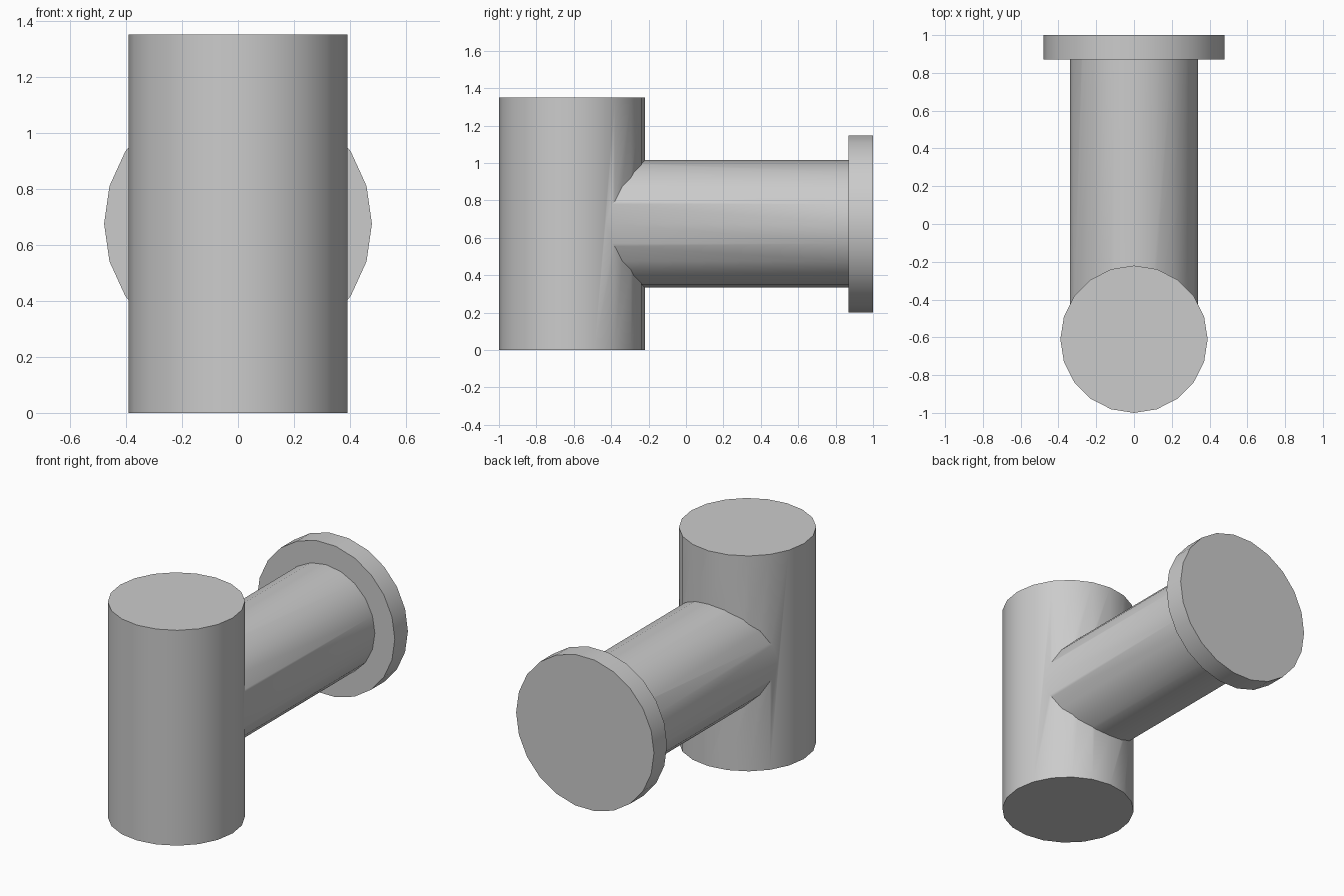
import bpy
from math import radians, pi

if "Cube" in bpy.data.objects:
    bpy.data.objects.remove(bpy.data.objects["Cube"])


def cylinder(name, radius, depth, loc, sides, rot=(0, 0, 0)):
    bpy.ops.mesh.primitive_cylinder_add(vertices=sides, radius=radius, depth=depth,
                                        location=loc, rotation=rot)
    ob = bpy.context.object
    ob.name = name
    bpy.ops.object.transform_apply(location=True, rotation=True, scale=True)
    return ob


def union(target, other):
    mod = target.modifiers.new("union", 'BOOLEAN')
    mod.operation = 'UNION'
    mod.solver = 'EXACT'
    mod.object = other
    bpy.context.view_layer.objects.active = target
    bpy.ops.object.modifier_apply(modifier=mod.name)
    bpy.data.objects.remove(other, do_unlink=True)


AXIS_Z = 0.675

# upright post
body = cylinder("post_with_arm", 0.39, 1.35, (0, -0.61, AXIS_Z), 20)

# horizontal arm, starting inside the post and ending inside the flange
arm = cylinder("arm", 0.34, 1.5, (0, 0.18, AXIS_Z), 20, (pi / 2, 0, 0))
union(body, arm)

# round end flange, turned so that corners lie on the x axis
flange = cylinder("flange", 0.478, 0.13, (0, 0.935, AXIS_Z), 22, (0, 0, pi / 2))
bpy.data.objects.remove(flange, do_unlink=True)
bpy.ops.mesh.primitive_cylinder_add(vertices=22, radius=0.478, depth=0.13)
flange = bpy.context.object
flange.name = "flange"
flange.rotation_euler = (0, 0, pi / 2)
bpy.ops.object.transform_apply(rotation=True)
flange.rotation_euler = (pi / 2, 0, 0)
flange.location = (0, 0.935, AXIS_Z)
bpy.ops.object.transform_apply(location=True, rotation=True)
union(body, flange)

# smooth round walls, crisp rims
bpy.ops.object.select_all(action='DESELECT')
body.select_set(True)
bpy.context.view_layer.objects.active = body
bpy.ops.object.shade_smooth_by_angle(angle=radians(35))
